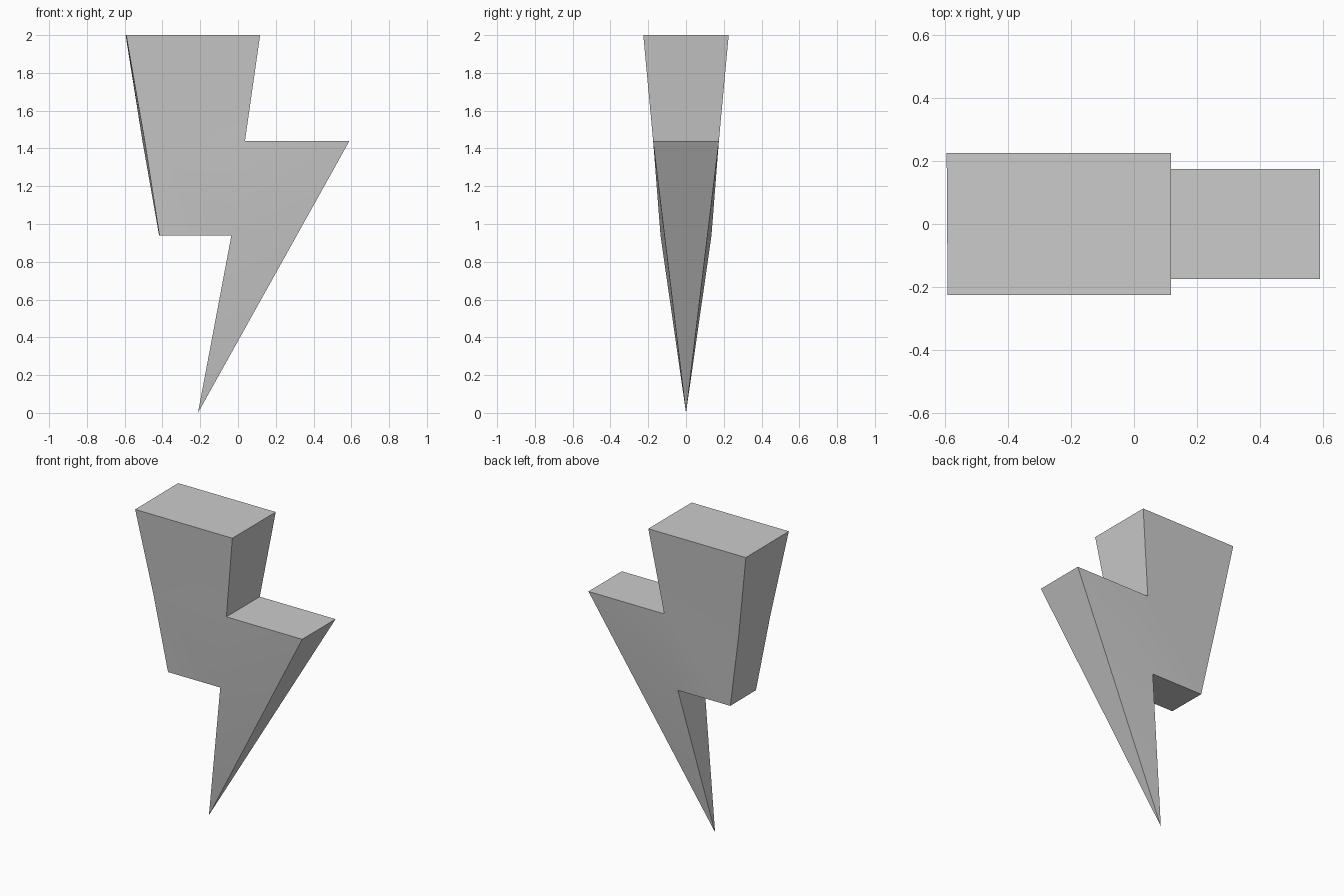
import bpy
import bmesh

cube = bpy.data.objects.get("Cube")
if cube:
    bpy.data.objects.remove(cube, do_unlink=True)

# Single flat grey
grey = bpy.data.materials.new("light_grey")
grey.use_nodes = True
colour = (0.6, 0.6, 0.6, 1)
grey.diffuse_color = colour
grey.node_tree.nodes["Principled BSDF"].inputs["Base Color"].default_value = colour

# Half thickness for each level of the tapering bolt
TOP, SHELF, STEP = (2.0, 0.226), (1.44, 0.174), (0.94, 0.135)

# Outline points: name -> (front x, back x, level)
outline = {
    "top_r": (-0.592, -0.595, TOP),
    "top_l": (0.117, 0.117, TOP),
    "notch": (0.037, 0.037, SHELF),
    "shelf_l": (0.59, 0.59, SHELF),
    "step_in": (-0.035, -0.035, STEP),
    "step_r": (-0.416, -0.418, STEP),
    "mid_r": (-0.494, -0.506, SHELF),
}

bm = bmesh.new()
front, back = {}, {}
for name, (xf, xb, (z, half)) in outline.items():
    front[name] = bm.verts.new((xf, -half, z))
    back[name] = bm.verts.new((xb, half, z))
front["tip"] = back["tip"] = bm.verts.new((-0.212, 0, 0))

# Broad front and back panels
panels = [("top_r", "mid_r", "notch", "top_l"),
          ("mid_r", "step_r", "step_in", "notch"),
          ("notch", "step_in", "shelf_l"),
          ("step_in", "tip", "shelf_l")]
for panel in panels:
    bm.faces.new([front[n] for n in panel])
    bm.faces.new([back[n] for n in reversed(panel)])

# Narrow rim joining the two outlines, closing to a point at the tip
ring = ["top_r", "mid_r", "step_r", "step_in", "tip", "shelf_l", "notch", "top_l"]
for a, b in zip(ring, ring[1:] + ring[:1]):
    corners = dict.fromkeys([front[a], back[a], back[b], front[b]])
    bm.faces.new(list(corners))
bmesh.ops.recalc_face_normals(bm, faces=bm.faces)

mesh = bpy.data.meshes.new("lightning_bolt")
bm.to_mesh(mesh)
bm.free()
mesh.materials.append(grey)
bolt = bpy.data.objects.new("lightning_bolt", mesh)
bpy.context.collection.objects.link(bolt)

# Soften only the nearly flat folds, keep the rim crisp
bpy.ops.object.select_all(action="DESELECT")
bolt.select_set(True)
bpy.context.view_layer.objects.active = bolt
bpy.ops.object.shade_smooth_by_angle()
